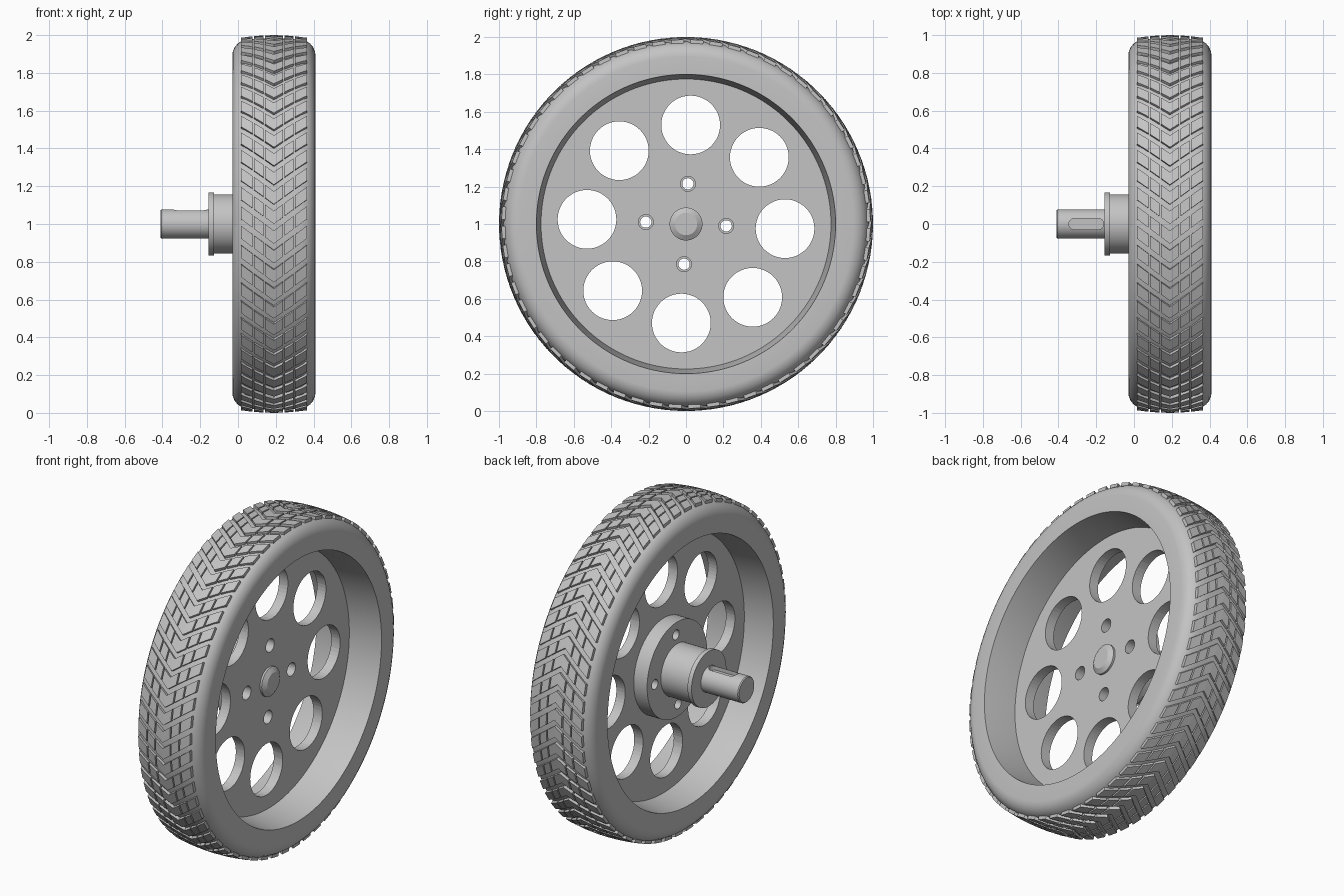
import bpy, bmesh
from math import pi, sin, cos, radians
from mathutils import Matrix, Vector

if "Cube" in bpy.data.objects:
    bpy.data.objects.remove(bpy.data.objects["Cube"], do_unlink=True)

grey = bpy.data.materials.new("plain grey")
grey.use_nodes = True
grey.diffuse_color = (0.55, 0.55, 0.55, 1)
grey.node_tree.nodes["Principled BSDF"].inputs["Base Color"].default_value = grey.diffuse_color

AXLE_Z = 1.0     # height of the wheel axis, which runs along x
MID = 0.19       # x of the tyre centre plane
TWIST = radians(2.7)


def finish(name, bm, smooth=True):
    bmesh.ops.remove_doubles(bm, verts=bm.verts, dist=1e-5)
    bmesh.ops.recalc_face_normals(bm, faces=bm.faces)
    mesh = bpy.data.meshes.new(name)
    bm.to_mesh(mesh)
    bm.free()
    mesh.materials.append(grey)
    ob = bpy.data.objects.new(name, mesh)
    bpy.context.collection.objects.link(ob)
    if smooth:
        smooth_part(ob)
    return ob


def smooth_part(ob):
    bpy.ops.object.select_all(action='DESELECT')
    ob.select_set(True)
    bpy.context.view_layer.objects.active = ob
    bpy.ops.object.shade_smooth_by_angle(angle=radians(30))


def on_wheel(x, r, a):
    """Point at angle a, measured from the front upwards."""
    return Vector((x, -r * cos(a), AXLE_Z + r * sin(a)))


def lathe(name, profile, steps=128, closed=False):
    bm = bmesh.new()
    rings = [[bm.verts.new(on_wheel(x, r, 2 * pi * i / steps)) for x, r in profile]
             for i in range(steps)]
    count = len(profile) if closed else len(profile) - 1
    for i in range(steps):
        a, b = rings[i], rings[(i + 1) % steps]
        for j in range(count):
            k = (j + 1) % len(profile)
            bm.faces.new((a[j], a[k], b[k], b[j]))
    return finish(name, bm)


def add_drills(bm, count, ring, radius, x0, x1):
    for i in range(count):
        a = pi / 2 + TWIST + 2 * pi * i / count
        spot = Matrix.Translation(on_wheel((x0 + x1) / 2, ring, a))
        bmesh.ops.create_cone(bm, cap_ends=True, segments=48, radius1=radius,
                              radius2=radius, depth=x1 - x0,
                              matrix=spot @ Matrix.Rotation(pi / 2, 4, 'Y'))


def cut(ob, bm):
    cutter = finish("cutter", bm, smooth=False)
    cutter.hide_render = True
    mod = ob.modifiers.new("cut", 'BOOLEAN')
    mod.operation = 'DIFFERENCE'
    mod.solver = 'EXACT'
    mod.object = cutter
    bpy.context.view_layer.objects.active = ob
    bpy.ops.object.modifier_apply(modifier=mod.name)
    bpy.data.objects.remove(cutter, do_unlink=True)
    smooth_part(ob)


# Tyre and rim in one ring, mirrored about the centre plane
half = [(0.09, 0.982), (0.15, 0.976), (0.172, 0.968), (0.192, 0.955), (0.207, 0.937),
        (0.217, 0.915), (0.22, 0.895), (0.22, 0.80), (0.02, 0.775)]
profile = [(MID + d, r) for d, r in half] + [(MID - d, r) for d, r in reversed(half)]
lathe("tyre", profile, steps=160, closed=True)

# Chevron tread blocks
CHEVRONS = 60
PITCH = 2 * pi / CHEVRONS
SLOPE = 0.75
COLUMNS = [(0.0, 0.048), (0.056, 0.104), (0.112, 0.174)]


def tread_block(bm, side, d0, d1, start, width):
    corners = []
    for drop in (0.04, 0.0):
        for d, t in ((d0, 0), (d1, 0), (d1, width), (d0, width)):
            r = 1.0 - 0.013 * (d / 0.17) ** 2 - drop
            corners.append(bm.verts.new(on_wheel(MID + side * d, r, start + SLOPE * d + t)))
    low, top = corners[:4], corners[4:]
    bm.faces.new(top)
    for i in range(4):
        j = (i + 1) % 4
        bm.faces.new((low[i], low[j], top[j], top[i]))


tread = bmesh.new()
for n in range(CHEVRONS):
    for side in (-1, 1):
        for d0, d1 in COLUMNS:
            tread_block(tread, side, d0, d1, n * PITCH, PITCH * 0.66)
finish("tread_blocks", tread, smooth=False)

# Wheel disc with eight round openings and four bolt holes
disc = lathe("wheel_disc", [(0.15, 0), (0.15, 0.785), (0.21, 0.785), (0.21, 0)])
drills = bmesh.new()
add_drills(drills, 8, 0.53, 0.157, 0.0, 0.4)
add_drills(drills, 4, 0.215, 0.04, 0.0, 0.4)
cut(disc, drills)

# Hub with bolt flange and end lip
hub = lathe("hub", [(0.15, 0), (0.15, 0.29), (0.06, 0.29), (0.06, 0.157), (-0.128, 0.157),
                    (-0.128, 0.168), (-0.155, 0.168), (-0.155, 0)], steps=96)
drills = bmesh.new()
add_drills(drills, 4, 0.215, 0.03, 0.0, 0.3)
cut(hub, drills)

# Shaft with a round-ended keyway on top
shaft = lathe("shaft", [(-0.41, 0), (-0.41, 0.073), (-0.404, 0.078), (0.16, 0.078),
                        (0.16, 0.088), (0.222, 0.088), (0.24, 0.06), (0.24, 0)], steps=64)
slot = bmesh.new()
outline = []
for centre, first in ((-0.19, -pi / 2), (-0.315, pi / 2)):
    for i in range(13):
        a = first + pi * i / 12
        outline.append(slot.verts.new((centre + 0.03 * cos(a), 0.03 * sin(a), AXLE_Z + 0.048)))
base = slot.faces.new(outline)
lifted = bmesh.ops.extrude_face_region(slot, geom=[base])["geom"]
bmesh.ops.translate(slot, vec=(0, 0, 0.1),
                    verts=[g for g in lifted if isinstance(g, bmesh.types.BMVert)])
cut(shaft, slot)
